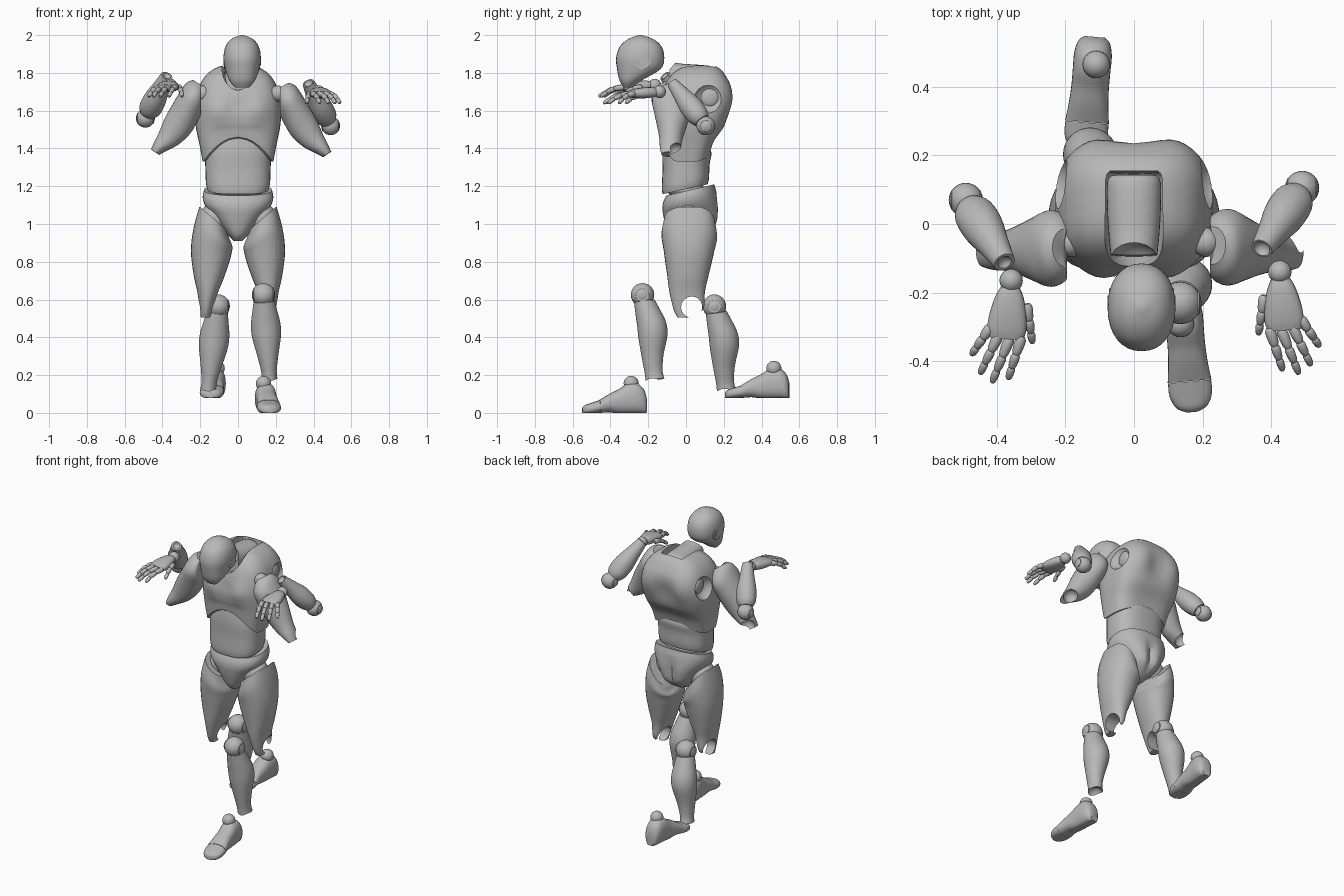
import bpy, bmesh
from math import cos, sin, pi, exp, copysign
from mathutils import Vector, Matrix

cube = bpy.data.objects.get("Cube")
if cube:
    bpy.data.objects.remove(cube)

grey = bpy.data.materials.new("plain_grey")
grey.use_nodes = True
grey.diffuse_color = (0.48, 0.48, 0.48, 1)
grey.node_tree.nodes["Principled BSDF"].inputs["Base Color"].default_value = grey.diffuse_color


def finish(name, bm):
    bmesh.ops.recalc_face_normals(bm, faces=bm.faces)
    mesh = bpy.data.meshes.new(name)
    bm.to_mesh(mesh)
    bm.free()
    mesh.materials.append(grey)
    ob = bpy.data.objects.new(name, mesh)
    bpy.context.collection.objects.link(ob)
    smooth(ob)
    return ob


def smooth(ob):
    bpy.ops.object.select_all(action='DESELECT')
    ob.select_set(True)
    bpy.context.view_layer.objects.active = ob
    bpy.ops.object.shade_smooth_by_angle(angle=0.7)


def along(a, b):
    """Frame at a whose z axis points to b and whose x axis stays near world x."""
    a, b = Vector(a), Vector(b)
    z = (b - a).normalized()
    x = Vector((1, 0, 0))
    x = (x - z * x.dot(z)).normalized()
    return Matrix.Translation(a) @ Matrix((x, z.cross(x), z)).transposed().to_4x4()


def loft(name, sections, frame=Matrix(), seg=32, steps=4, power=2.0, warp=None, cup=0.0):
    """Skin of superellipse sections (z, cx, cy, rx, ry), blended smoothly."""
    s = [Vector(c) for c in sections]
    rows = []
    for i in range(len(s) - 1):
        p0, p1, p2, p3 = s[max(i - 1, 0)], s[i], s[i + 1], s[min(i + 2, len(s) - 1)]
        for k in range(steps):
            t = k / steps
            rows.append(p1 + (p2 - p0) * t / 2 + (2 * p0 - 5 * p1 + 4 * p2 - p3) * t * t / 2
                        + (3 * p1 - p0 - 3 * p2 + p3) * t ** 3 / 2)
    rows.append(s[-1])
    bm = bmesh.new()
    rings = []
    for z, cx, cy, rx, ry in rows:
        ring = []
        for j in range(seg):
            c, d = cos(2 * pi * j / seg), sin(2 * pi * j / seg)
            p = Vector((cx + rx * copysign(abs(c) ** (2 / power), c),
                        cy + ry * copysign(abs(d) ** (2 / power), d), z))
            p = frame @ p
            ring.append(bm.verts.new(warp(p) if warp else p))
        rings.append(ring)
    for r, q in zip(rings, rings[1:]):
        for j in range(seg):
            bm.faces.new((r[j - 1], r[j], q[j], q[j - 1]))
    axis = frame.to_3x3() @ Vector((0, 0, 1))
    for ring, sign in ((rings[0], 1), (rings[-1], -1)):
        mid = sum((v.co for v in ring), Vector()) / seg + axis * cup * sign
        tip = bm.verts.new(mid)
        for j in range(seg):
            bm.faces.new((ring[j - 1], ring[j], tip))
    return finish(name, bm)


def ball(name, at, r, scale=(1, 1, 1)):
    bm = bmesh.new()
    bmesh.ops.create_uvsphere(bm, u_segments=24, v_segments=14, radius=r,
                              matrix=Matrix.Translation(at) @ Matrix.Diagonal((*scale, 1)))
    return finish(name, bm)


def disc(name, at, r, depth):
    """Short cylinder whose axis runs across the body."""
    bm = bmesh.new()
    bmesh.ops.create_cone(bm, cap_ends=True, segments=24, radius1=r, radius2=r, depth=depth,
                          matrix=Matrix.Translation(at) @ Matrix.Rotation(pi / 2, 4, 'Y'))
    return finish(name, bm)


def carve(ob, cutter):
    mod = ob.modifiers.new("carve", 'BOOLEAN')
    mod.operation, mod.solver, mod.object = 'DIFFERENCE', 'EXACT', cutter
    bpy.context.view_layer.objects.active = ob
    bpy.ops.object.modifier_apply(modifier="carve")
    bpy.data.objects.remove(cutter)
    smooth(ob)


def span(z, w, front, back, cx=0.0):
    return (z, cx, (front + back) / 2, w, (back - front) / 2)


def bump(p, x, z, size, height):
    return height * exp(-((abs(p.x) - x) ** 2 + (p.z - z) ** 2) / size ** 2)


# Head with ear discs
head_x = 0.022
loft("head", [span(z, w, f, b, head_x) for z, w, f, b in (
    (1.723, .038, -.33, -.285), (1.76, .068, -.352, -.235), (1.82, .09, -.365, -.135),
    (1.88, .099, -.37, -.115), (1.94, .088, -.35, -.13), (1.98, .056, -.305, -.175),
    (2.0, .008, -.25, -.235))], power=2.2)
for s in (-1, 1):
    disc("ear_disc", (head_x + s * .089, -.23, 1.86), .042, .012)
    disc("ear_button", (head_x + s * .093, -.23, 1.86), .022, .012)

# Neck, lying forward in an open channel of the chest
neck_frame = along((0, .14, 1.77), (0, -.09, 1.785))
neck_rows = ((0, .066, .052), (.02, .078, .066), (.1, .078, .068), (.17, .074, .068), (.23, .068, .075))
neck = loft("neck", [(t, 0, 0, a, b) for t, a, b in neck_rows], neck_frame, power=2.2)
carve(neck, ball("neck_cutter", (0, -.125, 1.83), .075))


# Chest with an arched lower edge, pectorals and shoulder blades
def chest_shape(p):
    low = max(0, min(1, (1.52 - p.z) / .19))
    rise = .13 if p.y < 0 else .045
    if p.y < .03:
        p.y -= bump(p, .1, 1.6, .075, .025)
        p.y += bump(p, 0, 1.62, .035, .012)
    else:
        p.y += bump(p, .12, 1.66, .08, .015) - bump(p, 0, 1.62, .07, .022)
    p.z += rise * low * max(0, 1 - (p.x / .185) ** 2) * min(1, abs(p.y) / .08)
    return p


chest = loft("chest", [span(*r) for r in (
    (1.33, .187, -.125, .125), (1.42, .204, -.13, .15), (1.52, .224, -.135, .205),
    (1.62, .228, -.135, .235), (1.72, .208, -.12, .237), (1.785, .172, -.085, .21),
    (1.825, .12, -.04, .175), (1.845, .06, .02, .13))],
    seg=56, steps=5, power=3.1, warp=chest_shape, cup=.02)
carve(chest, loft("neck_channel", [(t * 1.25 - .01, 0, .03, a + .01, b + .035) for t, a, b in neck_rows],
                  neck_frame))
for s in (-1, 1):
    carve(chest, ball("socket_cutter", (s * .265, .125, 1.67), .092))
    ball("chest_socket", (s * .178, .125, 1.67), .05, (.4, 1, 1))


# Waist and pelvis
def waist_shape(p):
    p.z += .22 * p.y * max(0, min(1, (1.45 - p.z) / .25))
    if p.y < 0:
        p.z += .07 * max(0, 1 - (p.x / .17) ** 2) * max(0, (p.z - 1.3) / .1)
    return p


loft("waist", [span(*r) for r in (
    (1.185, .162, -.124, .115), (1.22, .17, -.128, .122), (1.3, .173, -.124, .125),
    (1.36, .175, -.125, .135), (1.4, .167, -.115, .125))], power=2.6, warp=waist_shape)
ball("waist_joint", (0, 0, 1.18), .1, (1.45, 1, .5))


def pelvis_shape(p):
    if p.y > 0:
        crease = max(0, min(1, (p.z - .92) / .08, (1.14 - p.z) / .08))
        p.y += bump(p, .08, 1.04, .07, .01) - .022 * crease * exp(-(p.x / .025) ** 2)
    p.z += .24 * p.y * max(0, (p.z - 1.0) / .18)
    return p


loft("pelvis", [span(*r) for r in (
    (.91, .022, -.06, .02), (.94, .052, -.09, .1), (.99, .098, -.108, .157),
    (1.05, .14, -.12, .166), (1.1, .177, -.125, .165), (1.14, .187, -.12, .16),
    (1.175, .18, -.105, .15))], seg=48, power=2.3, warp=pelvis_shape, cup=.02)

# Legs: hip blocks, thighs, shins and feet
for s in (-1, 1):
    def thigh_shape(p):
        inner = max(0, min(1, (.2 - abs(p.x)) / .15))
        p.z -= (.13 + .4 * max(0, p.y)) * inner * max(0, min(1, (p.z - .86) / .2))
        return p

    ball("hip_joint", (s * .12, .01, 1.03), .085)
    thigh = loft("thigh", [span(z, w, f, b, s * x) for z, x, w, f, b in (
        (.505, .172, .024, -.045, .02), (.545, .169, .034, -.065, .09), (.64, .16, .055, -.088, .1),
        (.73, .152, .083, -.1, .12), (.86, .14, .109, -.118, .15), (.98, .135, .1, -.13, .165),
        (1.09, .13, .075, -.115, .155))], warp=thigh_shape, power=2.2)
    carve(thigh, disc("knee_cutter", (s * .16, .03, .56), .056, .3))

shin_rows = ((-.005, .003, .042, .05), (.04, .002, .041, .048), (.12, .008, .055, .058),
             (.22, .024, .076, .077), (.29, .026, .078, .077), (.36, .015, .066, .066),
             (.415, .005, .055, .055))
foot_rows = ((0, .04, .03, .045), (.015, .06, .046, .066), (.05, .076, .055, .08),
             (.1, .075, .055, .08), (.15, .06, .055, .064), (.2, .051, .058, .048), (.2495, .034, .064, .035))
toe_rows = ((.2505, .033, .063, .034), (.29, .025, .062, .029), (.325, .018, .045, .024),
            (.34, .013, .015, .015))
for s, knee, ankle_end, ankle in (
        (1, Vector((.135, -.23, .625)), Vector((.167, -.168, .18)), Vector((.135, -.29, 0))),
        (-1, Vector((-.105, .15, .565)), Vector((-.157, .21, .125)), Vector((-.11, .465, .08)))):
    shin = loft("shin", [(t, 0, y, a, b) for t, y, a, b in shin_rows], along(ankle_end, knee))
    carve(shin, ball("ankle_cutter", ankle_end + Vector((0, 0, -.02)), .047))
    ball("knee_ball", knee, .062)
    disc("knee_pin", knee, .034, .112)

    def flat_sole(p, floor=ankle.z):
        p.z = max(p.z, floor)
        return p

    foot_frame = along(ankle + Vector((0, .08, 0)), ankle + Vector((s * .03, -.26, 0)))
    for name, rows in (("foot", foot_rows), ("toe_cap", toe_rows)):
        loft(name, [(t, s * .005, y, a, b) for t, y, a, b in rows], foot_frame,
             power=2.4, warp=flat_sole)
    ball("ankle_ball", ankle + Vector((0, 0, .156)), .04)

# Arms: shoulder, upper arm and forearm, (distance, inward shift, width, depth)
upper_rows = ((-.045, 0, .045, .055), (-.015, .004, .07, .09), (.04, .008, .077, .112),
              (.12, .015, .08, .095), (.2, .02, .079, .075), (.28, .018, .062, .06),
              (.34, .006, .042, .055), (.385, -.002, .026, .045))
fore_rows = ((.035, .044, .042), (.07, .06, .056), (.14, .06, .06), (.22, .046, .046), (.31, .032, .03))
for s, edge, shoulder, elbow_end, elbow, wrist in (
        (1, .222, (.255, -.065, 1.685), (.465, -.085, 1.375), (.49, .105, 1.52), (.37, -.075, 1.75)),
        (-1, .195, (-.225, -.07, 1.7), (-.43, -.08, 1.39), (-.49, .07, 1.56), (-.372, -.12, 1.795))):
    def flat_inside(p, s=s, edge=edge):
        p.x = s * max(s * p.x, edge)
        return p

    arm = loft("upper_arm", [(t, -s * x, 0, a, b) for t, x, a, b in upper_rows],
               along(shoulder, elbow_end), warp=flat_inside)
    carve(arm, ball("elbow_cutter", Vector(elbow_end) + Vector((-s * .01, .03, .01)), .045))
    ball("shoulder_ball", (s * (edge - .012), -.053, 1.69), .043)
    forearm = loft("forearm", [(t, 0, 0, a, b) for t, a, b in fore_rows], along(elbow, wrist))
    carve(forearm, ball("wrist_cutter", wrist, .026))
    ball("elbow_ball", elbow, .05)
    disc("elbow_pin", elbow, .028, .088)

# Hands: wrist ball, palm, and jointed fingers as (knuckle x, knuckle y, tip x, tip y)
palm_rows = ((.02, .028, .022), (.05, .042, .028), (.1, .054, .028), (.145, .057, .022), (.17, .048, .015))
fingers = {"index_finger": (-.03, -.165, .008, -.285), "middle_finger": (.004, -.168, .055, -.295),
           "ring_finger": (.036, -.158, .09, -.27), "little_finger": (.06, -.135, .115, -.215),
           "thumb": (-.045, -.07, -.062, -.18)}
for s, base in ((1, Vector((.425, -.14, 1.7))), (-1, Vector((-.358, -.165, 1.735)))):
    ball("wrist_ball", base, .034)
    loft("palm", [(t, 0, 0, a, b) for t, a, b in palm_rows],
         along(base, base + Vector((s * .015, -.165, -.012))), seg=20, power=2.5)
    for name, (kx, ky, tx, ty) in fingers.items():
        path = [base + Vector((s * (kx + (tx - kx) * t), ky + (ty - ky) * t, -.01 - .05 * t * t))
                for t in (0, .42, .74, 1)]
        r = .016
        for a, b in zip(path, path[1:]):
            n = (b - a).length
            loft(name, [(t * n, 0, 0, r * k, r * k) for t, k in
                        ((-.05, .6), (.15, 1), (.8, .88), (1.03, .55))], along(a, b), seg=10, steps=2)
            r *= .86
